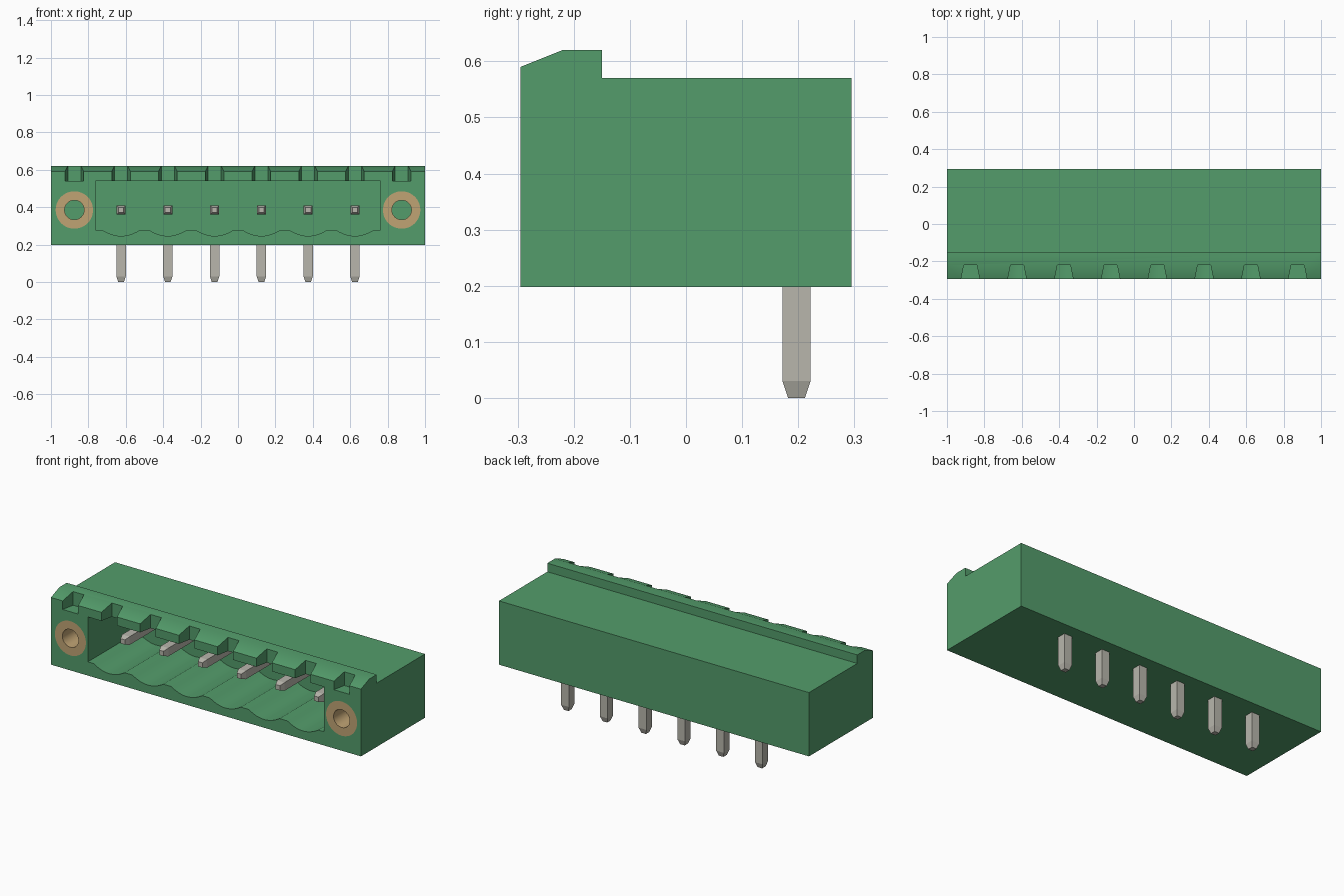
import bpy, bmesh, math

cube = bpy.data.objects.get("Cube")
if cube:
    bpy.data.objects.remove(cube, do_unlink=True)

FRONT, BACK, BASE = -0.295, 0.295, 0.198
PITCH, PIN_Z, PIN_Y = 0.25, 0.385, 0.197
PIN_X = [(i - 2.5) * PITCH for i in range(6)]
NOTCH_X = [(i - 3.5) * PITCH for i in range(8)]


def material(name, rgb):
    m = bpy.data.materials.new(name)
    m.use_nodes = True
    m.diffuse_color = (*rgb, 1)
    m.node_tree.nodes["Principled BSDF"].inputs["Base Color"].default_value = (*rgb, 1)
    return m


GREEN = material("green plastic", (0.088, 0.335, 0.147))
METAL = material("pin metal", (0.479, 0.468, 0.413))
BRASS = material("brass", (0.53, 0.37, 0.175))


def new_object(name, bm, mat):
    bmesh.ops.recalc_face_normals(bm, faces=bm.faces)
    mesh = bpy.data.meshes.new(name)
    bm.to_mesh(mesh)
    bm.free()
    mesh.materials.append(mat)
    ob = bpy.data.objects.new(name, mesh)
    bpy.context.collection.objects.link(ob)
    return ob


def loft(bm, rings):
    """Skin a closed solid through matching rings of points."""
    rows = [[bm.verts.new(p) for p in ring] for ring in rings]
    n = len(rows[0])
    for a, b in zip(rows, rows[1:]):
        for i in range(n):
            j = (i + 1) % n
            bm.faces.new((a[i], a[j], b[j], b[i]))
    bm.faces.new(rows[0])
    bm.faces.new(rows[-1])


def prism(name, place, pts, a, b):
    """Extrude a 2D profile from a to b; place maps (u, v, depth) to xyz."""
    bm = bmesh.new()
    loft(bm, [[place(u, v, d) for u, v in pts] for d in (a, b)])
    return new_object(name, bm, GREEN)


def along_x(u, v, d): return (d, u, v)
def along_y(u, v, d): return (u, d, v)
def along_z(u, v, d): return (u, v, d)


def circle(x, z, r, n=48):
    return [(x + r * math.cos(2 * math.pi * i / n), z + r * math.sin(2 * math.pi * i / n))
            for i in range(n)]


def smooth(ob):
    bpy.ops.object.select_all(action='DESELECT')
    ob.select_set(True)
    bpy.context.view_layer.objects.active = ob
    bpy.ops.object.shade_smooth_by_angle(angle=math.radians(30))


def cut(ob, cutter):
    mod = ob.modifiers.new("cut", 'BOOLEAN')
    mod.operation, mod.solver, mod.object = 'DIFFERENCE', 'EXACT', cutter
    cutter.hide_render = True
    bpy.context.view_layer.objects.active = ob
    bpy.ops.object.modifier_apply(modifier=mod.name)
    bpy.data.objects.remove(cutter, do_unlink=True)


# Housing with a raised, sloped front lip
housing = prism("housing", along_x,
                [(FRONT, BASE), (BACK, BASE), (BACK, 0.57), (-0.15, 0.57),
                 (-0.15, 0.62), (-0.22, 0.62), (FRONT, 0.59)], -1, 1)

# Socket cavity with a scalloped floor under each pin
outline = [(0.762, 0.54), (-0.762, 0.54), (-0.762, 0.278)]
for x in PIN_X:
    for i in range(13):
        t = -1 + i / 6
        outline.append((x + 0.1 * t, 0.246 + 0.032 * t * t))
outline.append((0.762, 0.278))
cut(housing, prism("cavity_cutter", along_y, outline, -0.4, 0.14))

# Tapered coding notches in the lip, open to the cavity below
for x in NOTCH_X:
    bottom = 0.54 if abs(x) > 0.8 else 0.52
    cut(housing, prism("notch_cutter", along_z,
                       [(x - 0.06, -0.345), (x + 0.06, -0.345),
                        (x + 0.035, -0.22), (x - 0.035, -0.22)], bottom, 0.7))

# Screw flange sockets
for x in (-0.875, 0.875):
    cut(housing, prism("flange_cutter", along_y, circle(x, PIN_Z, 0.1), -0.4, 0.05))
smooth(housing)

# Threaded brass inserts at both ends
for side, x in (("right", -0.875), ("left", 0.875)):
    bm = bmesh.new()
    rows = [[bm.verts.new((u, d, v)) for u, v in circle(x, PIN_Z, r)]
            for r, d in ((0.1, FRONT), (0.1, 0.05), (0.052, 0.05), (0.052, FRONT))]
    for k in range(4):
        a, b = rows[k], rows[(k + 1) % 4]
        for i in range(48):
            j = (i + 1) % 48
            bm.faces.new((a[i], a[j], b[j], b[i]))
    smooth(new_object(side + "_insert", bm, BRASS))


def square(x, c, h):
    return [(x - h, c - h), (x + h, c - h), (x + h, c + h), (x - h, c + h)]


# Right-angled pins: contact blade and solder tail, both with tapered tips
for k, x in enumerate(PIN_X):
    bm = bmesh.new()
    loft(bm, [[along_z(u, v, z) for u, v in square(x, PIN_Y, h)]
              for z, h in ((0, 0.015), (0.03, 0.025), (0.4, 0.025))])
    loft(bm, [[along_y(u, v, y) for u, v in square(x, PIN_Z, h)]
              for y, h in ((-0.17, 0.014), (-0.14, 0.024), (0.222, 0.024))])
    new_object("pin_%d" % (k + 1), bm, METAL)
